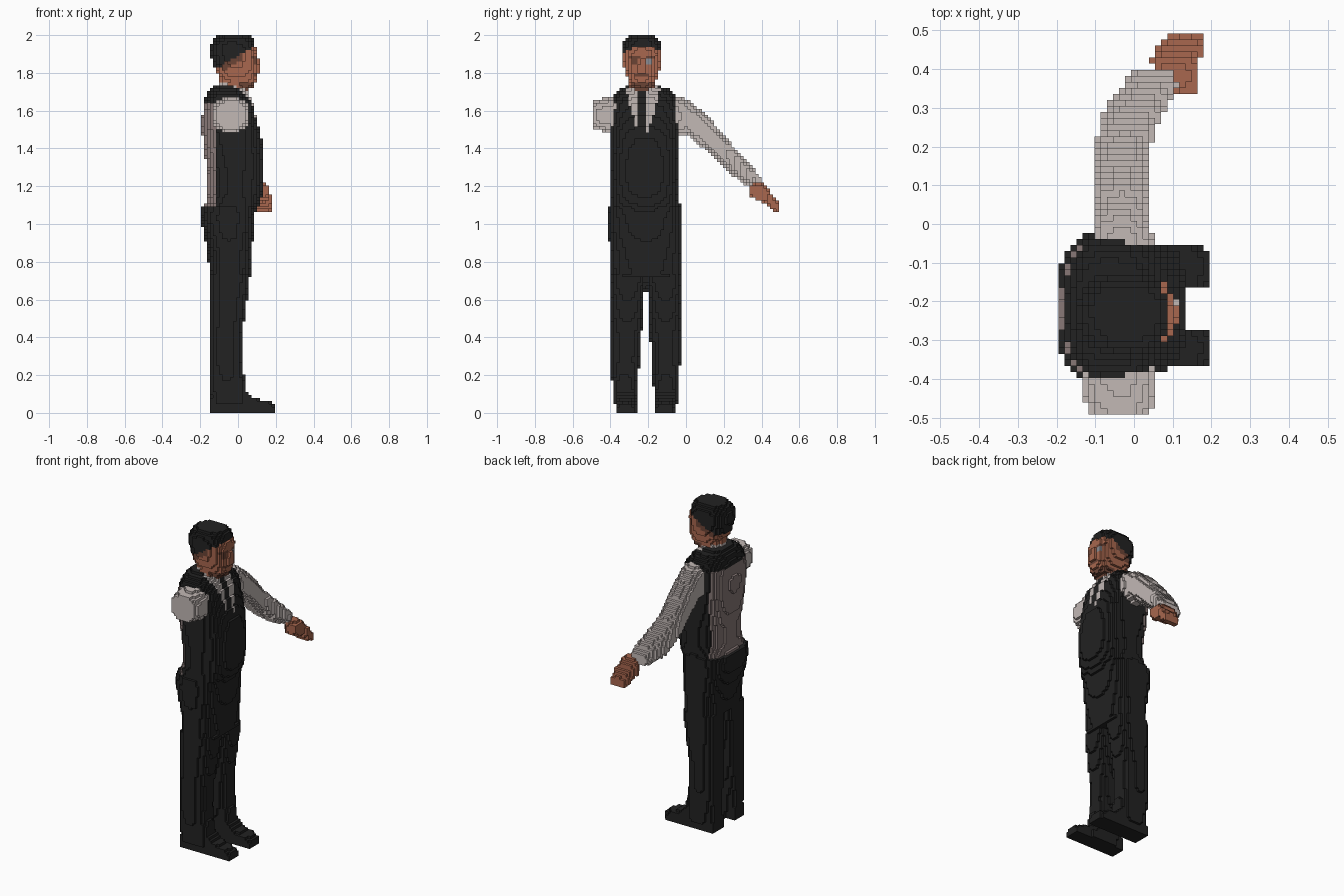
import bpy, bmesh
from mathutils import Vector

if "Cube" in bpy.data.objects:
    bpy.data.objects.remove(bpy.data.objects["Cube"])

V = 2 / 128          # block size
MID = -0.22          # y of the body's centre plane


def srgb(h):
    return tuple(((c / 255 + 0.055) / 1.055) ** 2.4 for c in bytes.fromhex(h)) + (1.0,)


COLOURS = {"charcoal_cloth": "222222", "shirt_grey": "C2B8B5", "vest_back_taupe": "887977",
           "skin": "A8674E", "shadowed_skin": "6B4335", "eye_grey": "8A8C92"}
MATS = {}
for name, h in COLOURS.items():
    m = bpy.data.materials.new(name)
    m.use_nodes = True
    m.diffuse_color = srgb(h)
    bsdf = m.node_tree.nodes["Principled BSDF"]
    bsdf.inputs["Base Color"].default_value = srgb(h)
    bsdf.inputs["Roughness"].default_value = 0.9
    MATS[name] = m

cells = {}           # grid cell -> (part, colour); the first part to claim a cell keeps it


def centre(c):
    return (c[0] * V, c[1] * V, (c[2] + 0.5) * V)


def sweep(part, axis, stations, colour, power=2.5):
    """Fill blocks inside rounded sections (position, a_min, a_max, b_min, b_max) along an axis."""
    a, b = [i for i in range(3) if i != axis]
    rule = colour if callable(colour) else (lambda x, y, z: colour)
    shift = [0.5 if i == 2 else 0 for i in range(3)]
    span = lambda lo, hi, i: range(round(lo / V - shift[i]) - 1, round(hi / V - shift[i]) + 2)
    for s0, s1 in zip(stations, stations[1:]):
        for k in span(s0[0], s1[0], axis):
            t = ((k + shift[axis]) * V - s0[0]) / (s1[0] - s0[0])
            if not 0 <= t <= 1:
                continue
            a0, a1, b0, b1 = [p + (q - p) * t for p, q in zip(s0[1:], s1[1:])]
            for i in span(a0, a1, a):
                for j in span(b0, b1, b):
                    u = abs(((i + shift[a]) * V - (a0 + a1) / 2) / ((a1 - a0) / 2))
                    v = abs(((j + shift[b]) * V - (b0 + b1) / 2) / ((b1 - b0) / 2))
                    if u ** power + v ** power <= 1:
                        c = [0, 0, 0]
                        c[axis], c[a], c[b] = k, i, j
                        if c[2] >= 0:
                            cells.setdefault(tuple(c), (part, rule(*centre(c))))


# Colour rules
def vest_rule(x, y, z):
    d = abs(y + 0.228)
    if x > -0.02 and z > 1.49:
        if d < 0.022:
            return "charcoal_cloth"                      # tie
        if d < 0.03 + 0.055 * (z - 1.49) / 0.2:
            return "shirt_grey"                          # shirt front
    back = x < -0.115 and 1.1 < z < 1.64 and abs(y - MID) < 0.165
    return "vest_back_taupe" if back else "charcoal_cloth"


def neck_rule(x, y, z):
    if z < 1.725 - 0.3 * x:
        return "charcoal_cloth" if x > 0.02 and abs(y + 0.228) < 0.022 else "shirt_grey"
    return "shadowed_skin" if x > 0 else "skin"


def head_rule(x, y, z):
    hairline = 1.83 + max(0, x + 0.1) * 0.6
    d = abs(y + 0.232)
    if z > hairline:
        return "charcoal_cloth"
    if x > 0.05 and 0.02 < d < 0.06 and 1.85 < z < 1.87:
        return "eye_grey" if y > -0.23 else "shadowed_skin"
    brow = x > 0.05 and 0.015 < d < 0.07 and 1.875 < z < 1.892
    mouth = x > 0.05 and d < 0.035 and 1.775 < z < 1.79
    temple = -0.08 < x < 0.03 and z > hairline - 0.035
    beard = x > 0.0 and z < 1.755
    return "shadowed_skin" if brow or mouth or temple or beard else "skin"


# Shoes, one per side: (side name, y of inner edge, y of outer edge)
for side, y0, y1 in (("right", -0.375, -0.265), ("left", -0.17, -0.05)):
    sweep(side + "_shoe", 0, [(-0.145, y0 + 0.01, y1 - 0.01, -0.06, 0.09), (-0.08, y0, y1, -0.06, 0.12),
                              (0.03, y0, y1, -0.06, 0.13), (0.08, y0, y1, -0.06, 0.078),
                              (0.15, y0, y1 - 0.005, -0.06, 0.065), (0.195, y0 + 0.015, y1 - 0.015, -0.06, 0.045)],
          "charcoal_cloth", 4)

# Trouser legs
sweep("right_trouser_leg", 2, [(0.04, -0.145, 0.055, -0.385, -0.262), (0.15, -0.15, 0.04, -0.39, -0.262),
                               (0.27, -0.155, 0.02, -0.395, -0.245), (0.42, -0.155, 0.022, -0.395, -0.235),
                               (0.58, -0.155, 0.045, -0.395, -0.225), (0.74, -0.15, 0.065, -0.4, -0.21)],
      "charcoal_cloth", 2.8)
sweep("left_trouser_leg", 2, [(0.04, -0.145, 0.055, -0.168, -0.045), (0.15, -0.15, 0.04, -0.172, -0.04),
                              (0.27, -0.155, 0.02, -0.18, -0.03), (0.42, -0.155, 0.022, -0.19, -0.03),
                              (0.58, -0.155, 0.045, -0.198, -0.025), (0.74, -0.15, 0.065, -0.21, -0.02)],
      "charcoal_cloth", 2.8)

# Seat and hips of the trousers
sweep("trouser_hips", 2, [(0.72, -0.15, 0.065, -0.4, -0.02), (0.85, -0.16, 0.072, -0.4, -0.02),
                          (0.95, -0.18, 0.082, -0.41, -0.018), (1.03, -0.2, 0.088, -0.412, -0.02),
                          (1.1, -0.195, 0.1, -0.408, -0.025)], "charcoal_cloth", 2.8)

# Waistcoat with shirt front, tie and lighter back panel
sweep("waistcoat", 2, [(1.1, -0.175, 0.11, -0.4, -0.03), (1.16, -0.158, 0.13, -0.392, -0.045),
                       (1.25, -0.158, 0.137, -0.392, -0.045), (1.36, -0.175, 0.135, -0.395, -0.04),
                       (1.46, -0.187, 0.125, -0.398, -0.035), (1.55, -0.19, 0.1, -0.405, -0.03),
                       (1.64, -0.18, 0.08, -0.405, -0.03), (1.68, -0.168, 0.055, -0.385, -0.055),
                       (1.71, -0.15, 0.035, -0.355, -0.09), (1.73, -0.13, 0.005, -0.31, -0.14)],
      vest_rule, 2.8)

# Sleeves: a short one on the right, a full one stretched out on the left
sweep("right_sleeve", 1, [(-0.495, -0.12, 0.045, 1.505, 1.65), (-0.44, -0.13, 0.055, 1.49, 1.665),
                          (-0.36, -0.145, 0.06, 1.48, 1.675)], "shirt_grey")
sweep("left_sleeve", 1, [(-0.08, -0.115, 0.06, 1.47, 1.68), (0, -0.105, 0.04, 1.475, 1.662),
                         (0.1, -0.105, 0.04, 1.395, 1.585), (0.2, -0.1, 0.04, 1.3, 1.475),
                         (0.25, -0.09, 0.06, 1.255, 1.41), (0.3, -0.075, 0.085, 1.215, 1.355),
                         (0.36, -0.03, 0.112, 1.185, 1.29), (0.405, 0.01, 0.1, 1.18, 1.24)], "shirt_grey")

# Left hand
sweep("left_hand", 1, [(0.34, 0.11, 0.165, 1.15, 1.2), (0.375, 0.07, 0.165, 1.12, 1.22),
                       (0.42, 0.04, 0.165, 1.115, 1.21), (0.45, 0.06, 0.182, 1.075, 1.165),
                       (0.49, 0.085, 0.18, 1.055, 1.11)], "skin", 3)

# Head with hair, nose, then neck and collar
sweep("head", 2, [(1.72, -0.04, 0.075, -0.285, -0.175), (1.76, -0.085, 0.098, -0.305, -0.16),
                  (1.8, -0.115, 0.105, -0.322, -0.142), (1.84, -0.13, 0.105, -0.33, -0.135),
                  (1.9, -0.145, 0.105, -0.335, -0.128), (1.95, -0.142, 0.088, -0.335, -0.128),
                  (1.98, -0.125, 0.08, -0.318, -0.145), (2.0, -0.1, 0.06, -0.295, -0.165)], head_rule)
sweep("nose", 2, [(1.8, 0.06, 0.12, -0.258, -0.206), (1.87, 0.06, 0.112, -0.25, -0.214)], "skin", 4)
sweep("neck_and_collar", 2, [(1.6, -0.1, 0.06, -0.31, -0.155), (1.7, -0.1, 0.055, -0.31, -0.155),
                             (1.77, -0.095, 0.04, -0.295, -0.17)], neck_rule)

# Build one block-faced mesh per part, keeping only the outer faces
FACES = []
for ax in range(3):
    for s in (-1, 1):
        n, p, q = [Vector([1.0 * (i == (ax + d) % 3) for i in range(3)]) for d in range(3)]
        loop = [s * n + e * p + f * s * q for e, f in ((-1, -1), (1, -1), (1, 1), (-1, 1))]
        FACES.append((tuple(int(v) for v in n * s), loop))

for part in dict.fromkeys(p for p, _ in cells.values()):
    bm, verts = bmesh.new(), {}
    used = []
    for c, (owner, col) in cells.items():
        if owner != part:
            continue
        for step, loop in FACES:
            if tuple(i + d for i, d in zip(c, step)) in cells:
                continue
            corners = []
            for o in loop:
                p = Vector(centre(c)) + o * (V / 2)
                key = tuple(round(2 * w / V) for w in p)
                if key not in verts:
                    verts[key] = bm.verts.new(p)
                corners.append(verts[key])
            if col not in used:
                used.append(col)
            bm.faces.new(corners).material_index = used.index(col)
    mesh = bpy.data.meshes.new(part)
    bm.to_mesh(mesh)
    bm.free()
    for col in used:
        mesh.materials.append(MATS[col])
    bpy.context.collection.objects.link(bpy.data.objects.new(part, mesh))
